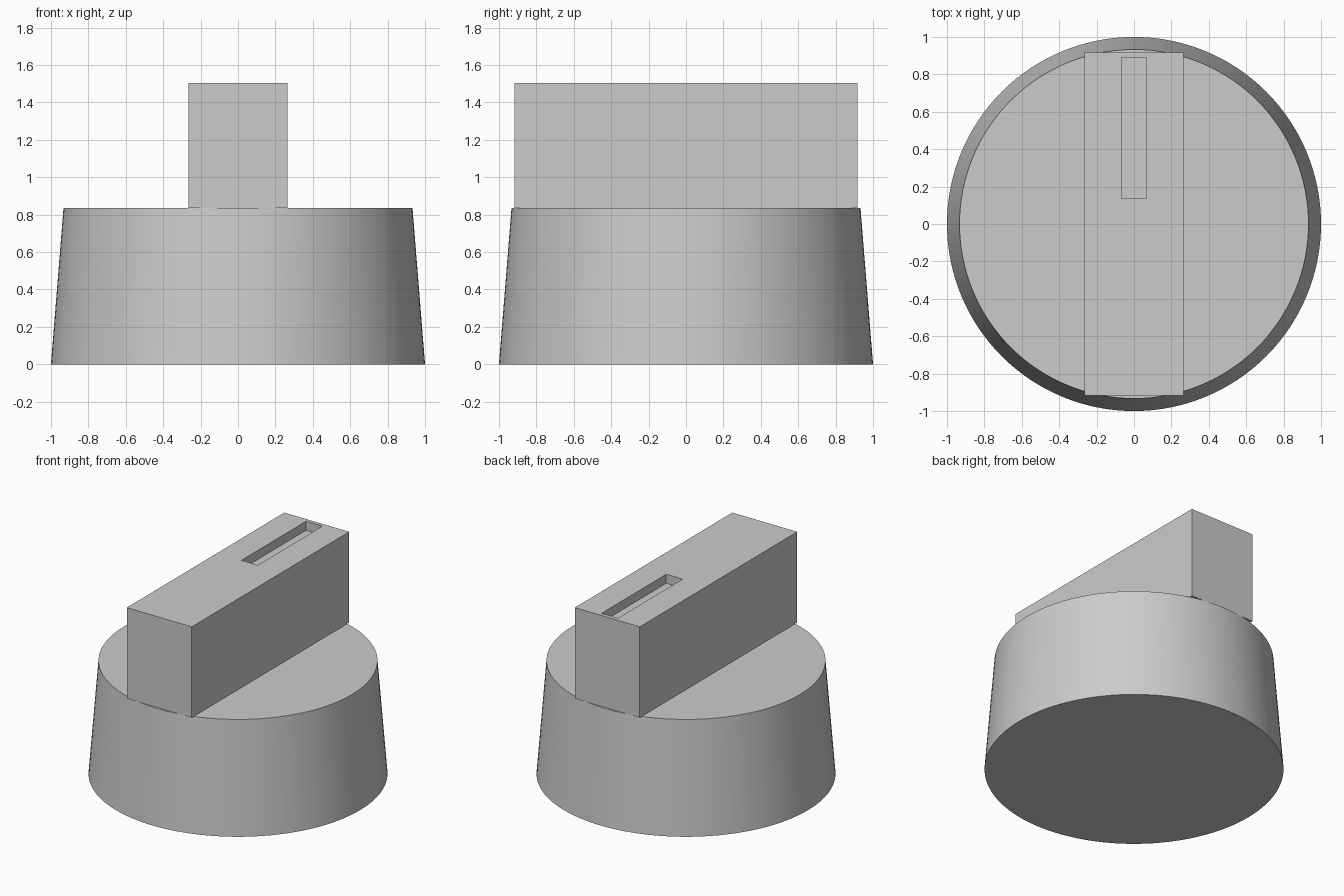
import bpy, bmesh, math
from mathutils import Matrix, Vector

default = bpy.data.objects.get("Cube")
if default:
    bpy.data.objects.remove(default, do_unlink=True)

BASE_R, TOP_R, BASE_H = 1.0, 0.933, 0.835
GRIP_W, GRIP_L, GRIP_TOP = 0.53, 1.836, 1.505
SLOT_X, SLOT_Y, SLOT_DEPTH = 0.067, (0.135, 0.89), 0.067

# Single plain grey plastic
grey = bpy.data.materials.new("plain_grey")
grey.use_nodes = True
colour = (0.6, 0.6, 0.6, 1)
grey.diffuse_color = colour
grey.node_tree.nodes["Principled BSDF"].inputs["Base Color"].default_value = colour


def finish(bm, name):
    bmesh.ops.recalc_face_normals(bm, faces=bm.faces)
    mesh = bpy.data.meshes.new(name)
    bm.to_mesh(mesh)
    bm.free()
    mesh.materials.append(grey)
    obj = bpy.data.objects.new(name, mesh)
    bpy.context.collection.objects.link(obj)
    return obj


# Tapered round base
bm = bmesh.new()
bmesh.ops.create_cone(bm, cap_ends=True, segments=128, radius1=BASE_R,
                      radius2=TOP_R, depth=BASE_H,
                      matrix=Matrix.Translation((0, 0, BASE_H / 2)))
base = finish(bm, "knob_base")
bpy.ops.object.select_all(action="DESELECT")
base.select_set(True)
bpy.context.view_layer.objects.active = base
bpy.ops.object.shade_smooth_by_angle(angle=math.radians(30))

# Finger grip bar across the base
bm = bmesh.new()
grip_h = GRIP_TOP - BASE_H
bmesh.ops.create_cube(bm, size=1, matrix=Matrix.Translation((0, 0, BASE_H + grip_h / 2))
                      @ Matrix.Diagonal((GRIP_W, GRIP_L, grip_h, 1)))

# Pointer slot sunk into the top of the bar, towards the back
bm.normal_update()
top = max(bm.faces, key=lambda f: f.calc_center_median().z)
bmesh.ops.inset_individual(bm, faces=[top], thickness=0.05)
for v in top.verts:
    v.co.x = math.copysign(SLOT_X, v.co.x)
    v.co.y = SLOT_Y[1] if v.co.y > 0 else SLOT_Y[0]
floor = bmesh.ops.extrude_discrete_faces(bm, faces=[top])["faces"][0]
bmesh.ops.translate(bm, verts=floor.verts[:], vec=Vector((0, 0, -SLOT_DEPTH)))
finish(bm, "grip_bar")
